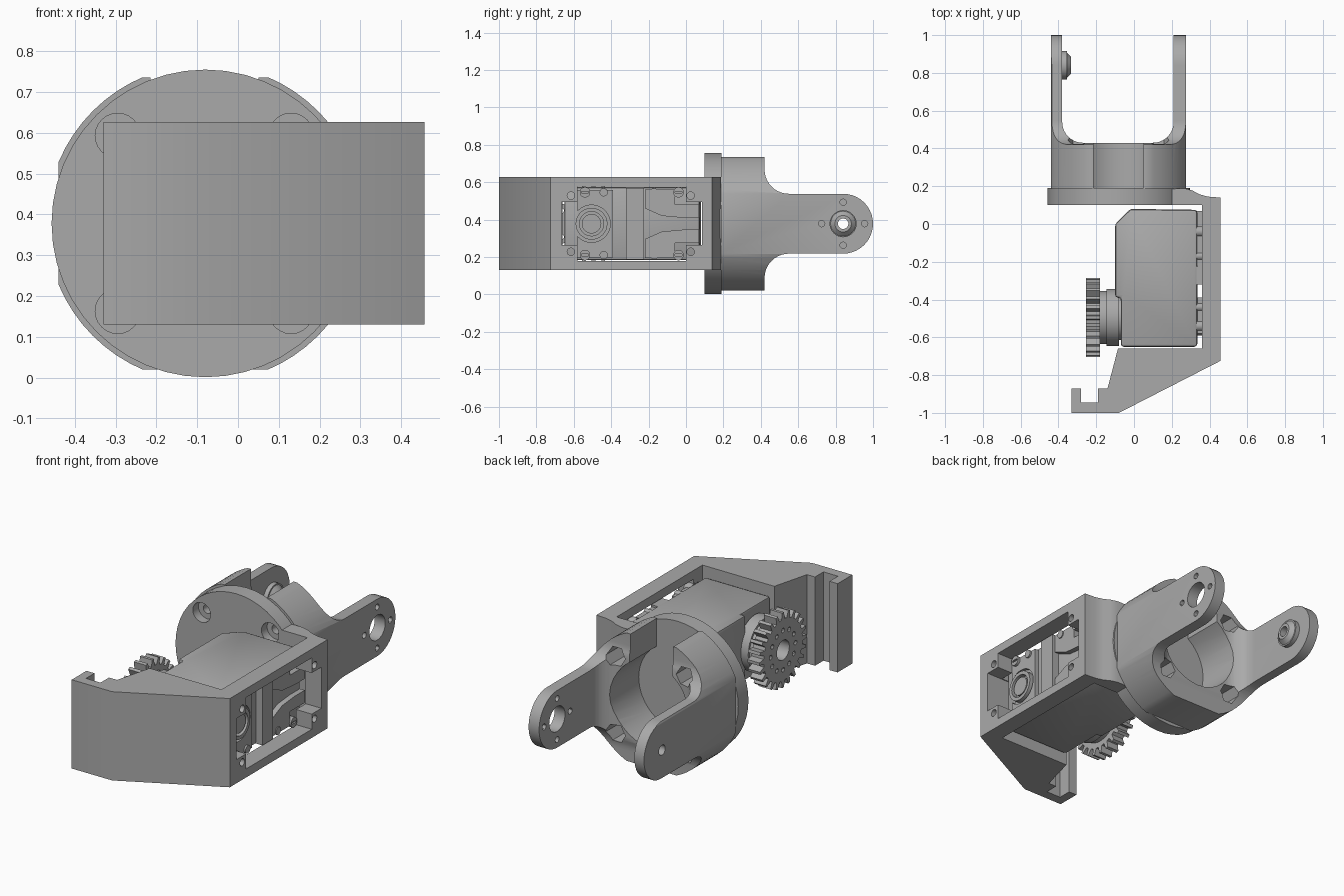
import bpy, bmesh
from math import sin, cos, pi, radians
from mathutils import Vector

if "Cube" in bpy.data.objects:
    bpy.data.objects.remove(bpy.data.objects["Cube"])

grey = bpy.data.materials.new("plain_grey")
grey.use_nodes = True
grey.diffuse_color = (0.4, 0.4, 0.4, 1)
grey.node_tree.nodes["Principled BSDF"].inputs["Base Color"].default_value = (0.4, 0.4, 0.4, 1)

MID = 0.378           # height of the main axis
DX = -0.08            # sideways centre of the yoke


def arc(u, v, r, a0, a1, n=10):
    """Points on an arc, angles in degrees."""
    return [(u + r * cos(radians(a0 + (a1 - a0) * i / n)),
             v + r * sin(radians(a0 + (a1 - a0) * i / n))) for i in range(n + 1)]


def ring(u, v, r, n=32):
    return arc(u, v, r, 0, 360, n)[:-1]


def flip(pts):
    """Mirror a (y, z) profile about the main axis."""
    return [(u, 2 * MID - v) for u, v in reversed(pts)]


def prism(name, pts, axis, a, b, taper=1.0):
    """Extrude a 2D outline along an axis from a to b; taper scales the far end."""
    place = {"x": lambda u, v, t: (t, u, v),
             "y": lambda u, v, t: (u, t, v),
             "z": lambda u, v, t: (u, v, t)}[axis]
    cu = sum(p[0] for p in pts) / len(pts)
    cv = sum(p[1] for p in pts) / len(pts)
    bm = bmesh.new()
    low = [bm.verts.new(place(u, v, a)) for u, v in pts]
    top = [bm.verts.new(place(cu + (u - cu) * taper, cv + (v - cv) * taper, b)) for u, v in pts]
    bm.faces.new(low)
    bm.faces.new(top[::-1])
    for i in range(len(pts)):
        j = (i + 1) % len(pts)
        bm.faces.new((low[i], top[i], top[j], low[j]))
    bmesh.ops.recalc_face_normals(bm, faces=bm.faces)
    me = bpy.data.meshes.new(name)
    bm.to_mesh(me)
    bm.free()
    me.materials.append(grey)
    ob = bpy.data.objects.new(name, me)
    bpy.context.collection.objects.link(ob)
    return ob


def rect(u0, u1, v0, v1):
    return [(u0, v0), (u1, v0), (u1, v1), (u0, v1)]


def carve(ob, cutters, op="DIFFERENCE"):
    """Apply booleans one by one and drop the cutters."""
    for c in cutters:
        c.hide_render = True
        m = ob.modifiers.new("cut", "BOOLEAN")
        m.operation, m.object, m.solver = op, c, "EXACT"
    bake(ob)
    for c in cutters:
        bpy.data.objects.remove(c)


def bake(ob):
    bpy.context.view_layer.update()
    dg = bpy.context.evaluated_depsgraph_get()
    me = bpy.data.meshes.new_from_object(ob.evaluated_get(dg))
    ob.modifiers.clear()
    ob.data = me


def smooth(ob):
    bpy.ops.object.select_all(action="DESELECT")
    ob.select_set(True)
    bpy.context.view_layer.objects.active = ob
    bpy.ops.object.shade_smooth_by_angle(angle=radians(30))


screws = [(x, MID + s * 0.215) for x in (-0.295, 0.13) for s in (-1, 1)]

# Round base plate with countersunk screw holes
base = prism("base_disc", ring(DX, MID, 0.377, 48), "y", 0.10, 0.19)
carve(base, [prism("c", ring(x, z, 0.055, 24), "y", 0.05, 0.15) for x, z in screws] +
      [prism("c", ring(x, z, 0.025, 16), "y", 0.12, 0.25) for x, z in screws])

# Two-armed yoke: U outline trimmed by its side profile and a cylinder
u_shape = ([(-0.44, 0.186), (0.275, 0.186), (0.275, 1.1), (0.21, 1.1)] +
           arc(0.10, 0.54, 0.11, 0, -90) + arc(-0.27, 0.54, 0.11, 270, 180) +
           [(-0.38, 1.1), (-0.44, 1.1)])
yoke = prism("yoke", u_shape, "z", -0.05, 0.8)
lower = [(0.15, 0.02), (0.42, 0.02)] + arc(0.55, 0.088, 0.13, 180, 90)
side = lower + arc(0.84, MID, 0.16, -90, 90, 20) + flip(lower)
carve(yoke, [prism("c", side, "x", -0.6, 0.5),
             prism("c", ring(DX, MID, 0.39, 64), "y", 0.1, 1.2)], "INTERSECT")
carve(yoke, [prism("c", ring(DX, MID, 0.24, 32), "y", 0.1, 0.7),
             prism("c", rect(-0.215, 0.05, MID, 0.9), "y", 0.11, 0.7)])
carve(yoke, [prism("c", ring(x, z, 0.055, 6), "y", 0.25, 0.62) for x, z in screws] +
      [prism("c", ring(x, z, 0.025, 16), "y", 0.1, 0.4) for x, z in screws])

# Bearing holes in the arms
pins = [(0.84 + 0.115 * cos(i * pi / 2), MID + 0.115 * sin(i * pi / 2)) for i in range(4)]
carve(yoke, [prism("c", ring(0.84, MID, 0.07), "x", 0.15, 0.35),
             prism("c", ring(0.84, MID, 0.028), "x", -0.6, -0.3)] +
      [prism("c", ring(y, z, 0.017, 12), "x", 0.15, 0.35) for y, z in pins])
boss = prism("pivot_boss", ring(0.84, MID, 0.075), "x", -0.385, -0.355)
tip = prism("pivot_boss_tip", ring(0.84, MID, 0.068), "x", -0.356, -0.333, 0.65)
for part in (boss, tip):
    carve(part, [prism("c", ring(0.84, MID, 0.028), "x", -0.6, -0.3)])

# Bracket around the servo, with the hooked front end
outline = [(0.457, 0.14), (0.39, 0.145), (0.345, 0.158), (0.31, 0.177), (0.27, 0.188), (0.18, 0.188),
           (0.18, 0.10), (0.36, 0.10), (0.36, -0.66), (-0.085, -0.66), (-0.14, -0.87),
           (-0.19, -0.87), (-0.19, -0.945), (-0.28, -0.945), (-0.28, -0.87), (-0.33, -0.87),
           (-0.33, -1.0), (-0.08, -1.0), (0.457, -0.725)]
bracket = prism("bracket", outline, "z", 0.13, 0.627)
mounts = [(y, MID + s * 0.15) for y in (-0.615, 0.025) for s in (-1, 1)]
carve(bracket, [prism("c", rect(-0.665, 0.085, MID - 0.115, MID + 0.115), "x", 0.3, 0.6),
                prism("c", rect(-0.58, 0.0, MID - 0.2, MID + 0.2), "x", 0.3, 0.6)] +
      [prism("c", ring(y, z, 0.02, 16), "x", 0.3, 0.6) for y, z in mounts])

# Servo case
case = [(0.335, -0.65), (0.335, 0.075), (-0.02, 0.08), (-0.10, 0.0), (-0.10, -0.39),
        (-0.07, -0.39), (-0.07, -0.65)]
servo = prism("servo_case", case, "z", MID - 0.195, MID + 0.195)
bev = servo.modifiers.new("edge", "BEVEL")
bev.width, bev.segments = 0.015, 2
bake(servo)
parts = [base, yoke, boss, tip, bracket, servo]

# Raised details on the back of the servo
hub = (-0.505, MID)
cover = prism("servo_cover", rect(-0.58, -0.39, MID - 0.18, MID + 0.18), "x", 0.33, 0.36)
carve(cover, [prism("c", ring(*hub, 0.1), "x", 0.34, 0.4)])
collar = prism("idler_collar", ring(*hub, 0.085), "x", 0.33, 0.37)
carve(collar, [prism("c", ring(*hub, 0.065), "x", 0.34, 0.4)])
wedge = [(-0.22, 0.56), (-0.06, 0.56), (-0.06, 0.48), (0.07, 0.48), (0.07, 0.41),
         (-0.02, 0.41), (-0.13, 0.42), (-0.22, 0.46)]
parts += [cover, collar,
          prism("idler_hub", ring(*hub, 0.052), "x", 0.33, 0.365),
          prism("servo_rib", rect(-0.32, -0.225, MID - 0.19, MID + 0.19), "x", 0.33, 0.375),
          prism("upper_wedge", wedge, "x", 0.33, 0.365),
          prism("lower_wedge", flip(wedge), "x", 0.33, 0.365)]
for s in (-1, 1):
    for y in (-0.54, -0.04):
        screw = prism("case_screw", ring(y, MID + s * 0.168, 0.028, 20), "x", 0.33, 0.375)
        carve(screw, [prism("c", rect(y - 0.018, y + 0.018, MID + s * 0.168 - 0.005,
                                      MID + s * 0.168 + 0.005), "x", 0.365, 0.4)])
        parts.append(screw)
    for y in (-0.44, -0.17):
        parts.append(prism("case_stud", ring(y, MID + s * 0.168, 0.022, 20), "x", 0.33, 0.37))

# Output horn and toothed wheel
axle = (-0.495, MID)
parts.append(prism("servo_shoulder", ring(*axle, 0.12), "x", -0.085, -0.06))
horn = prism("horn", ring(*axle, 0.152, 40), "x", -0.145, -0.08)
hub_disc = prism("horn_hub", ring(*axle, 0.14, 40), "x", -0.185, -0.14)
teeth = 24
profile = []
for i in range(teeth):
    for frac, r in ((-0.3, 0.172), (-0.15, 0.21), (0.15, 0.21), (0.3, 0.172)):
        a = 2 * pi * (i + frac) / teeth
        profile.append((axle[0] + r * cos(a), axle[1] + r * sin(a)))
gear = prism("gear", profile, "x", -0.255, -0.18)
holes = [prism("c", ring(*axle, 0.055), "x", -0.3, -0.15)]
for i in range(12):
    a = 2 * pi * i / 12
    holes.append(prism("c", ring(axle[0] + 0.11 * cos(a), axle[1] + 0.11 * sin(a), 0.013, 10),
                       "x", -0.3, -0.19))
carve(gear, holes)
carve(hub_disc, [prism("c", ring(*axle, 0.055), "x", -0.3, -0.15)])
parts += [horn, hub_disc, gear]

for part in parts:
    smooth(part)
